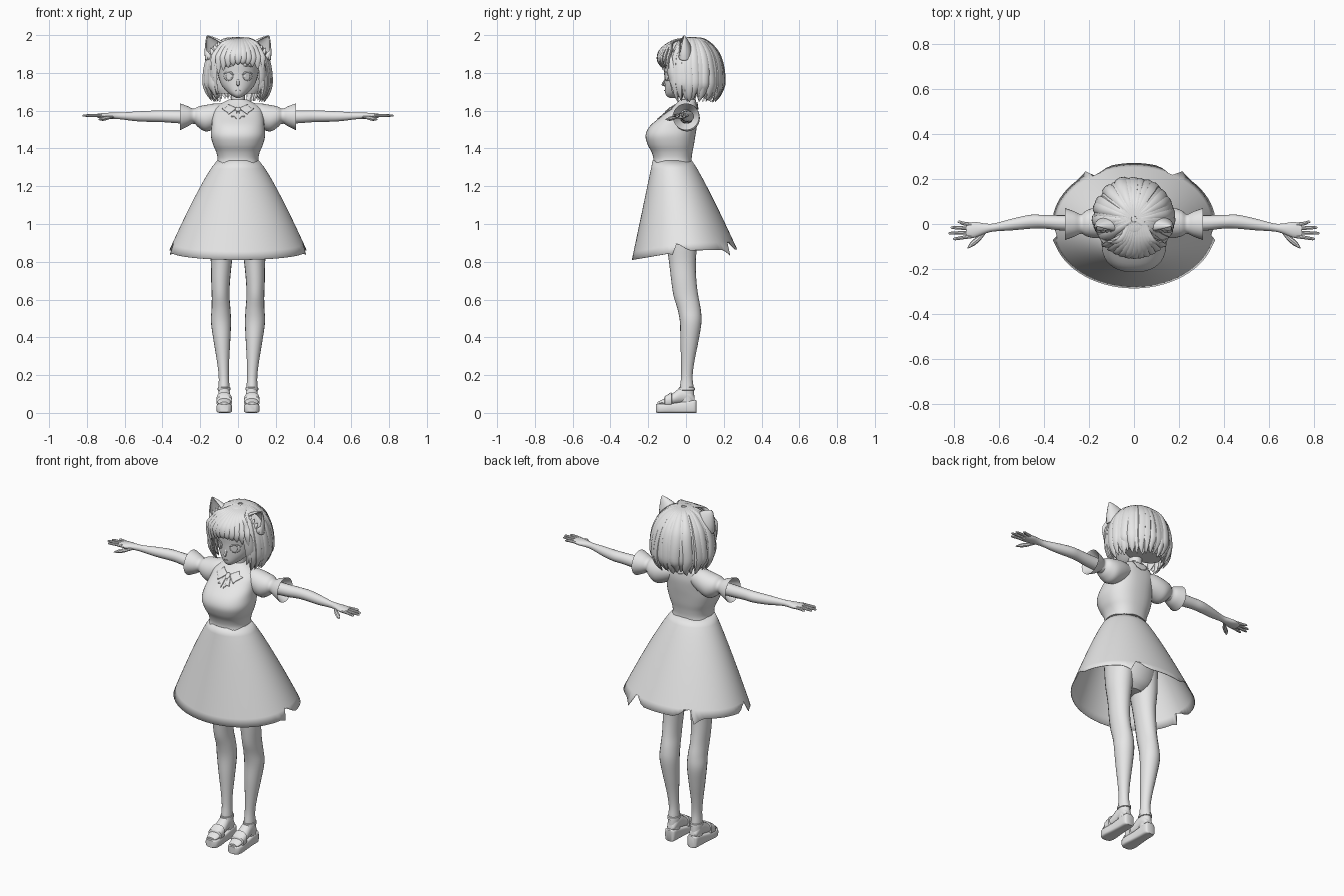
import bpy, bmesh, math, random
from math import sin, cos, pi, radians
from mathutils import Vector as V
from mathutils.bvhtree import BVHTree

random.seed(4)
cube = bpy.data.objects.get("Cube")
if cube:
    bpy.data.objects.remove(cube)

grey = bpy.data.materials.new("light_grey")
grey.use_nodes = True
grey.diffuse_color = (0.8, 0.8, 0.8, 1)
grey.node_tree.nodes["Principled BSDF"].inputs["Base Color"].default_value = (0.8, 0.8, 0.8, 1)
parts = []


def finish(name, bm, mirror=False, thick=0):
    """Turn a bmesh into an object, optionally mirrored or thickened."""
    bmesh.ops.recalc_face_normals(bm, faces=bm.faces)
    tree = BVHTree.FromBMesh(bm)
    me = bpy.data.meshes.new(name)
    bm.to_mesh(me)
    bm.free()
    me.materials.append(grey)
    ob = bpy.data.objects.new(name, me)
    bpy.context.collection.objects.link(ob)
    if thick:
        m = ob.modifiers.new("thickness", "SOLIDIFY")
        m.thickness, m.offset = thick, 0
    if mirror:
        m = ob.modifiers.new("mirror", "MIRROR")
        m.use_mirror_merge = False
    parts.append(ob)
    return tree


def smooth(rows, k=4):
    """Catmull-Rom resampling of rows of numbers."""
    out = []
    for i in range(len(rows) - 1):
        a, b, c, d = rows[max(i - 1, 0)], rows[i], rows[i + 1], rows[min(i + 2, len(rows) - 1)]
        for j in range(k):
            t = j / k
            out.append([q + t / 2 * (r - p + t * (2 * p - 5 * q + 4 * r - s + t * (3 * (q - r) + s - p)))
                        for p, q, r, s in zip(a, b, c, d)])
    return out + [list(rows[-1])]


def loft(bm, rings, n=20, p=2, arc=None):
    """Skin rings of (centre, u, v); p squares the section, arc leaves it open."""
    def spow(x):
        return math.copysign(abs(x) ** (2 / p), x)
    angles = [2 * pi * i / n for i in range(n)]
    if arc:
        angles = [arc[0] + (arc[1] - arc[0]) * i / (n - 1) for i in range(n)]
    vs = [[bm.verts.new(c + u * spow(cos(a)) + v * spow(sin(a))) for a in angles] for c, u, v in rings]
    for r, s in zip(vs, vs[1:]):
        for i in range(n - 1 if arc else n):
            j = (i + 1) % n
            bm.faces.new((r[i], r[j], s[j], s[i]))
    if not arc:
        bm.faces.new(vs[0])
        bm.faces.new(vs[-1])


def upright(rows, k=4):
    """Rows of z, x, half width, front y, back y."""
    return [(V((x, (f + b) / 2, z)), V((w, 0, 0)), V((0, (b - f) / 2, 0))) for z, x, w, f, b in smooth(rows, k)]


def sideways(rows, k=4):
    """Rows of x, y, z, y radius, z radius."""
    return [(V((x, y, z)), V((0, a, 0)), V((0, 0, b))) for x, y, z, a, b in smooth(rows, k)]


def lengthwise(rows, k=4):
    """Rows of y, x, half width, bottom z, top z."""
    return [(V((x, y, (b + t) / 2)), V((w, 0, 0)), V((0, 0, (t - b) / 2))) for y, x, w, b, t in smooth(rows, k)]


def solid(name, rings, n=20, p=2, mirror=False):
    bm = bmesh.new()
    loft(bm, rings, n, p)
    return finish(name, bm, mirror)


def strand(bm, pts, side, w, th, n=8):
    """Tapered flat lock along a smoothed path."""
    path = [V(q) for q in smooth(pts, 4)]
    rings = []
    for i, c in enumerate(path):
        t = (path[min(i + 1, len(path) - 1)] - path[max(i - 1, 0)]).normalized()
        u = (side - t * side.dot(t)).normalized()
        f = i / (len(path) - 1)
        s = max(0.06, min(1, 0.3 + 1.8 * f) * min(1, 3.2 * (1 - f)) ** 0.8)
        rings.append((c, u * w * s, t.cross(u) * th * s))
    loft(bm, rings, n)


def plate(name, outline, tree, back=False, mirror=False, lift=0.003):
    """Thin star-shaped plate in x, z laid on a surface."""
    d = -1 if back else 1
    n = len(outline)
    mid = (sum(q[0] for q in outline) / n, sum(q[1] for q in outline) / n)
    fine = []
    for a, b in zip(outline, outline[1:] + outline[:1]):
        fine += [(a[0] + (b[0] - a[0]) * t / 3, a[1] + (b[1] - a[1]) * t / 3) for t in range(3)]
    bm = bmesh.new()

    def put(x, z):
        hit = tree.ray_cast(V((x, -d, z)), V((0, d, 0)))[0]
        return bm.verts.new((x, (hit.y if hit else 0) - d * lift, z))
    rings = [[put(mid[0] + (x - mid[0]) * s, mid[1] + (z - mid[1]) * s) for x, z in fine] for s in (0.4, 0.7, 1)]
    bm.faces.new(rings[0])
    for r, s in zip(rings, rings[1:]):
        for i in range(len(r)):
            j = (i + 1) % len(r)
            bm.faces.new((r[i], r[j], s[j], s[i]))
    finish(name, bm, mirror, 0.005)


# Torso, neck and hips
torso = solid("bodice", upright([
    (1.30, 0, .12, -.18, .035), (1.34, 0, .108, -.172, .03), (1.38, 0, .115, -.182, .034),
    (1.42, 0, .132, -.203, .042), (1.47, 0, .144, -.214, .05), (1.52, 0, .14, -.19, .058),
    (1.57, 0, .135, -.13, .063), (1.61, 0, .125, -.085, .06), (1.64, 0, .085, -.05, .056),
    (1.66, 0, .045, -.03, .05)]), 40, 2.4)
solid("neck", upright([(1.6, 0, .05, -.04, .06), (1.66, 0, .037, -.03, .05), (1.74, 0, .037, -.035, .05)]))
solid("hips", upright([(.88, 0, .06, -.06, .03), (.93, 0, .13, -.12, .07), (1.05, 0, .15, -.13, .09),
                       (1.2, 0, .12, -.15, .05), (1.3, 0, .1, -.16, .02)]), 28)

# Skirt: open flared shell with a ragged hem
tears = {-15: -.01, -10: .045, -5: .03, 0: .01, 50: -.01, 55: -.03, 60: .05, 65: .03, 70: .01}
bm = bmesh.new()
rings = []
for t in [i / 12 for i in range(13)]:
    ring = []
    for deg in range(-90, 270, 5):
        a = radians(deg)
        hem = .86 + (.05 if deg < 0 or deg > 180 else .005) * sin(a)
        hem += tears.get(deg if deg <= 90 else 180 - deg, 0) * (t > .95)
        z = 1.335 + t * (hem - 1.335)
        s = (1.335 - z) / .525
        w, f, b = .11 + .275 * s ** .85, -.175 - .11 * s, .03 + .265 * s ** .9
        ring.append(bm.verts.new((w * cos(a), (f + b) / 2 + (b - f) / 2 * sin(a), z)))
    rings.append(ring)
for r, s in zip(rings, rings[1:]):
    for i in range(len(r)):
        j = (i + 1) % len(r)
        bm.faces.new((r[i], r[j], s[j], s[i]))
finish("skirt", bm, thick=.003)

# Puffed sleeves with flared cuffs, then arms and hands
solid("sleeve", sideways([
    (.07, .005, 1.585, .05, .05), (.12, .005, 1.572, .064, .066), (.17, .005, 1.56, .068, .07),
    (.21, .003, 1.567, .058, .055), (.235, 0, 1.572, .043, .038), (.265, 0, 1.57, .056, .053),
    (.305, 0, 1.568, .07, .07), (.298, 0, 1.568, .063, .063), (.25, 0, 1.57, .035, .035)]), 28, mirror=True)
solid("arm", sideways([
    (.2, .003, 1.565, .036, .036), (.32, .005, 1.567, .034, .034), (.4, .01, 1.57, .03, .031),
    (.46, .01, 1.57, .031, .03), (.54, -.002, 1.57, .026, .026), (.62, -.015, 1.572, .018, .018),
    (.66, -.02, 1.573, .022, .017), (.71, -.026, 1.573, .035, .015), (.745, -.03, 1.573, .03, .011)]), 18, mirror=True)
bm = bmesh.new()
for i, tip in enumerate((.785, .815, .825, .805)):
    y = -.003 - .017 * i
    spread = (1.5 - i) * .008
    loft(bm, sideways([(.72, y, 1.574, .009, .009), (.76, y + spread / 2, 1.575, .008, .008),
                       (tip - .01, y + spread, 1.574, .0065, .006), (tip, y + spread, 1.573, .002, .002)], 3), 8)
strand(bm, [(.655, -.03, 1.568), (.69, -.065, 1.562), (.715, -.085, 1.557), (.74, -.108, 1.553)], V((0, 0, 1)), .011, .012)
finish("fingers", bm, mirror=True)

# Legs
solid("leg", upright([
    (1.02, .08, .075, -.12, .07), (.9, .086, .068, -.105, .06), (.8, .088, .056, -.09, .052),
    (.7, .092, .05, -.078, .055), (.62, .092, .047, -.066, .065), (.55, .09, .05, -.045, .078),
    (.48, .09, .053, -.032, .082), (.38, .085, .044, -.03, .066), (.27, .079, .032, -.026, .044),
    (.19, .075, .027, -.026, .035), (.12, .074, .03, -.034, .042), (.05, .073, .03, -.03, .046)]), 20, mirror=True)

# Feet and platform shoes
solid("foot", lengthwise([
    (.045, .073, .02, .05, .085), (.02, .073, .03, .05, .13), (-.02, .073, .032, .05, .14),
    (-.06, .073, .035, .045, .112), (-.1, .073, .037, .04, .085), (-.135, .073, .033, .04, .066),
    (-.15, .073, .022, .04, .058)]), 18, mirror=True)
solid("sole", lengthwise([
    (.055, .073, .018, 0, .066), (.045, .073, .031, 0, .068), (0, .073, .033, 0, .062),
    (-.06, .073, .036, 0, .052), (-.11, .073, .041, 0, .048), (-.145, .073, .037, 0, .048),
    (-.16, .073, .02, .004, .046)]), 20, 5, True)
bm = bmesh.new()
loft(bm, lengthwise([(-.075, .073, .036, .035, .102), (-.078, .073, .041, .03, .109),
                     (-.112, .073, .042, .03, .088), (-.115, .073, .037, .035, .08)], 1), 20, 2.6)
loft(bm, upright([(.118, .074, .028, -.034, .04), (.121, .074, .034, -.041, .048),
                  (.134, .074, .033, -.038, .046), (.137, .074, .026, -.03, .04)], 1))
finish("shoe_straps", bm, mirror=True)

# Head and face
head = solid("head", upright([
    (1.668, 0, .01, -.088, -.06), (1.68, 0, .032, -.104, -.01), (1.7, 0, .058, -.111, .03),
    (1.74, 0, .09, -.113, .08), (1.8, 0, .108, -.115, .13), (1.86, 0, .115, -.119, .14),
    (1.92, 0, .1, -.1, .13), (1.96, 0, .06, -.05, .09)]), 32)
bm = bmesh.new()
strand(bm, [(0, -.108, 1.775), (0, -.115, 1.755), (0, -.123, 1.738), (0, -.108, 1.731)], V((1, 0, 0)), .008, .006)
finish("nose", bm)


def oval(x, z, w, h):
    return [(x + w * cos(i * pi / 6), z + h * sin(i * pi / 6)) for i in range(12)]


plate("eye", oval(.05, 1.782, .024, .024), head, mirror=True, lift=.001)
plate("iris", oval(.048, 1.782, .014, .021), head, mirror=True, lift=.003)
plate("upper_lash", [(.022, 1.79), (.035, 1.806), (.06, 1.808), (.08, 1.794), (.06, 1.802), (.036, 1.8)], head, mirror=True)
plate("brow", [(.025, 1.836), (.05, 1.842), (.078, 1.832), (.05, 1.838)], head, mirror=True)
plate("mouth", oval(0, 1.706, .012, .003), head, lift=.002)

# Neck ribbon and collar tabs
plate("ribbon_loop", [(.008, 1.612), (.05, 1.632), (.062, 1.615), (.085, 1.61), (.055, 1.59), (.05, 1.58)], torso, mirror=True)
plate("ribbon_tail", [(.006, 1.602), (.02, 1.6), (.036, 1.567), (.02, 1.57), (.008, 1.556)], torso, mirror=True)
plate("ribbon_knot", oval(0, 1.607, .013, .012), torso, lift=.007)
plate("back_collar", [(-.05, 1.645), (.05, 1.645), (.03, 1.615), (0, 1.605), (-.03, 1.615)], torso, back=True)

# Hair mass behind the face
solid("hair_base", upright([
    (1.69, 0, .11, .01, .14), (1.73, 0, .14, .0, .172), (1.8, 0, .15, -.01, .185), (1.86, 0, .146, -.04, .172),
    (1.92, 0, .122, -.095, .138), (1.96, 0, .088, -.07, .1), (1.985, 0, .045, -.03, .06)]), 32)

# Bob of overlapping locks radiating from the crown
bm = bmesh.new()
bob = [(.08, 1.985), (.45, 1.972), (.78, 1.915), (.95, 1.84), (1, 1.75), (.93, 1.695), (.8, 1.655)]
for layer, count in ((1, 25), (.93, 19)):
    for i in range(count):
        a = radians(-34 + 248 * i / (count - 1))
        fat = layer * random.uniform(.96, 1.03)
        drop = random.uniform(-.012, .022)
        ry = .178 if sin(a) > 0 else .15
        pts = []
        for j, (r, z) in enumerate(bob):
            b = a + random.uniform(-.03, .03) * (j > 3)
            pts.append((.172 * r * fat * cos(b), .022 + ry * r * fat * sin(b), z + drop * (j > 4)))
        strand(bm, pts, V((-sin(a), cos(a), 0)), random.uniform(.022, .031), .014)
finish("hair_locks", bm)

# Side-parted fringe and long face-framing locks
bm = bmesh.new()
for i in range(11):
    x = -.125 + .025 * i
    low = 1.845 - 3.6 * (x - .02) ** 2
    y = -.145 + 3.2 * x * x
    root = .02 + .25 * (x - .02)
    strand(bm, [(root, .01, 1.985), (root + (x - root) * .35, -.07, 1.965), (root + (x - root) * .75, y + .012, 1.915),
                (x, y, 1.868), (x * 1.03, y + .006, low)], V((1, .1 * x, 0)), .024, .011)
for s in (-1, 1):
    strand(bm, [(s * .05, -.05, 1.965), (s * .105, -.088, 1.9), (s * .128, -.082, 1.82), (s * .126, -.07, 1.75),
                (s * .105, -.07, 1.69)], V((s * .7, .7, 0)), .026, .012)
finish("fringe", bm)

# Cat ears: hollow, open to the front, with inner tufts
bm = bmesh.new()
ear = [(.115, 1.905, 1), (.13, 1.935, .8), (.149, 1.97, .4), (.163, 1.995, .03)]
loft(bm, [(V((x, -.01, z)), V((.055, 0, -.04)) * s, V((0, .042, 0)) * s) for x, z, s in smooth(ear)], 14,
     arc=(radians(-35), radians(215)))
finish("cat_ear", bm, True, .006)
bm = bmesh.new()
for i in range(4):
    x, z = .085 + .02 * i, 1.925 - .016 * i
    strand(bm, [(x, -.02, z - .02), (x + .008, -.034, z + .008), (x + .022, -.026, z + .04)], V((1, 0, 0)), .011, .005)
finish("ear_tufts", bm, True)

# Smooth shading with crisp edges
bpy.ops.object.select_all(action="DESELECT")
for ob in parts:
    ob.select_set(True)
bpy.context.view_layer.objects.active = parts[0]
bpy.ops.object.shade_smooth_by_angle(angle=radians(40))
